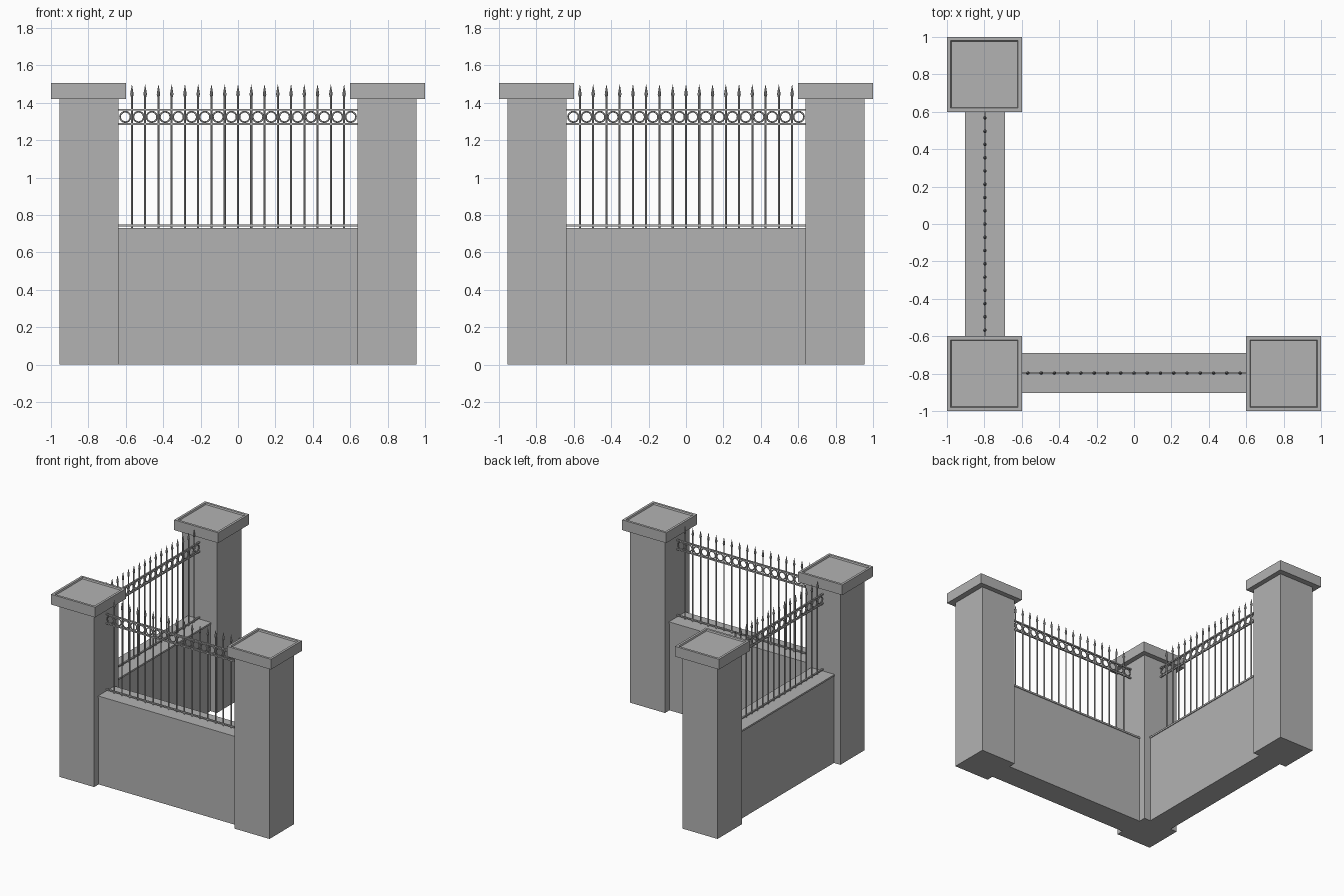
import bpy, bmesh, math
from mathutils import Matrix, Vector

cube = bpy.data.objects.get("Cube")
if cube:
    bpy.data.objects.remove(cube, do_unlink=True)


def material(name, rgb):
    m = bpy.data.materials.new(name)
    m.use_nodes = True
    m.diffuse_color = (*rgb, 1)
    m.node_tree.nodes["Principled BSDF"].inputs["Base Color"].default_value = (*rgb, 1)
    return m


GREY = material("stone grey", (0.45, 0.45, 0.45))
C = 0.797        # distance of pillars and walls from the centre
SPAN = 0.645     # half length of a wall section
STEP = 0.0709    # spacing of the fence bars
WALL_TOP = 0.715


def finish(bm, name, turn=Matrix()):
    bm.transform(turn)
    bmesh.ops.recalc_face_normals(bm, faces=bm.faces)
    mesh = bpy.data.meshes.new(name)
    bm.to_mesh(mesh)
    bm.free()
    mesh.materials.append(GREY)
    ob = bpy.data.objects.new(name, mesh)
    bpy.context.collection.objects.link(ob)
    return ob


def add_box(bm, centre, size):
    place = Matrix.Translation(centre) @ Matrix.Diagonal((*size, 1))
    return bmesh.ops.create_cube(bm, size=1, matrix=place)["verts"]


def add_cone(bm, x, z0, z1, r0, r1, sides=8):
    bmesh.ops.create_cone(bm, cap_ends=True, segments=sides, radius1=r0, radius2=r1,
                          depth=z1 - z0, matrix=Matrix.Translation((x, -C, (z0 + z1) / 2)))


def add_ring(bm, x, z, radius, thick, segments=16, sides=6):
    loops = []
    for i in range(segments):
        a = math.tau * i / segments
        out = Vector((math.cos(a), 0, math.sin(a)))
        loop = []
        for j in range(sides):
            b = math.tau * j / sides
            p = out * (radius + thick * math.cos(b)) + Vector((x, -C + thick * math.sin(b), z))
            loop.append(bm.verts.new(p))
        loops.append(loop)
    for i in range(segments):
        a, b = loops[i], loops[(i + 1) % segments]
        for j in range(sides):
            k = (j + 1) % sides
            bm.faces.new((a[j], a[k], b[k], b[j]))


# Pillars with a recessed cap
for name, sx, sy in (("corner", -1, -1), ("left", 1, -1), ("back", -1, 1)):
    bm = bmesh.new()
    add_box(bm, (sx * C, sy * C, 0.71), (0.316, 0.316, 1.42))
    finish(bm, name + "_pillar")

    bm = bmesh.new()
    add_box(bm, (sx * 0.8, sy * 0.8, 1.463), (0.4, 0.4, 0.084))
    bm.normal_update()
    top = max(bm.faces, key=lambda f: f.calc_center_median().z)
    bmesh.ops.inset_region(bm, faces=[top], thickness=0.027)
    bmesh.ops.inset_region(bm, faces=[top], thickness=0.006, depth=-0.012)
    finish(bm, name + "_pillar_cap")

# Wall sections and fences: one along the front, one turned along the right side
turned = Matrix.Rotation(-math.pi / 2, 4, "Z")
for name, turn in (("front", Matrix()), ("side", turned)):
    bm = bmesh.new()
    add_box(bm, (0, -C, WALL_TOP / 2), (2 * SPAN, 0.2, WALL_TOP))
    finish(bm, name + "_wall", turn)

    bm = bmesh.new()
    add_box(bm, (0, -C, WALL_TOP + 0.007), (2 * SPAN, 0.212, 0.014))
    finish(bm, name + "_wall_coping", turn)

    bm = bmesh.new()
    for z in (0.744, 1.286, 1.362):
        add_box(bm, (0, -C, z), (2 * SPAN, 0.012, 0.01))
    finish(bm, name + "_fence_rails", turn)

    bm = bmesh.new()
    for i in range(-8, 9):
        x = i * STEP
        add_cone(bm, x, 0.72, 1.43, 0.0055, 0.0055)
        add_cone(bm, x, 1.425, 1.445, 0.004, 0.0095)
        add_cone(bm, x, 1.445, 1.497, 0.0095, 0.0005)
    finish(bm, name + "_fence_bars", turn)

    bm = bmesh.new()
    for i in range(18):
        add_ring(bm, (i - 8.5) * STEP, 1.324, 0.028, 0.0045)
    ob = finish(bm, name + "_fence_rings", turn)
    for p in ob.data.polygons:
        p.use_smooth = True
